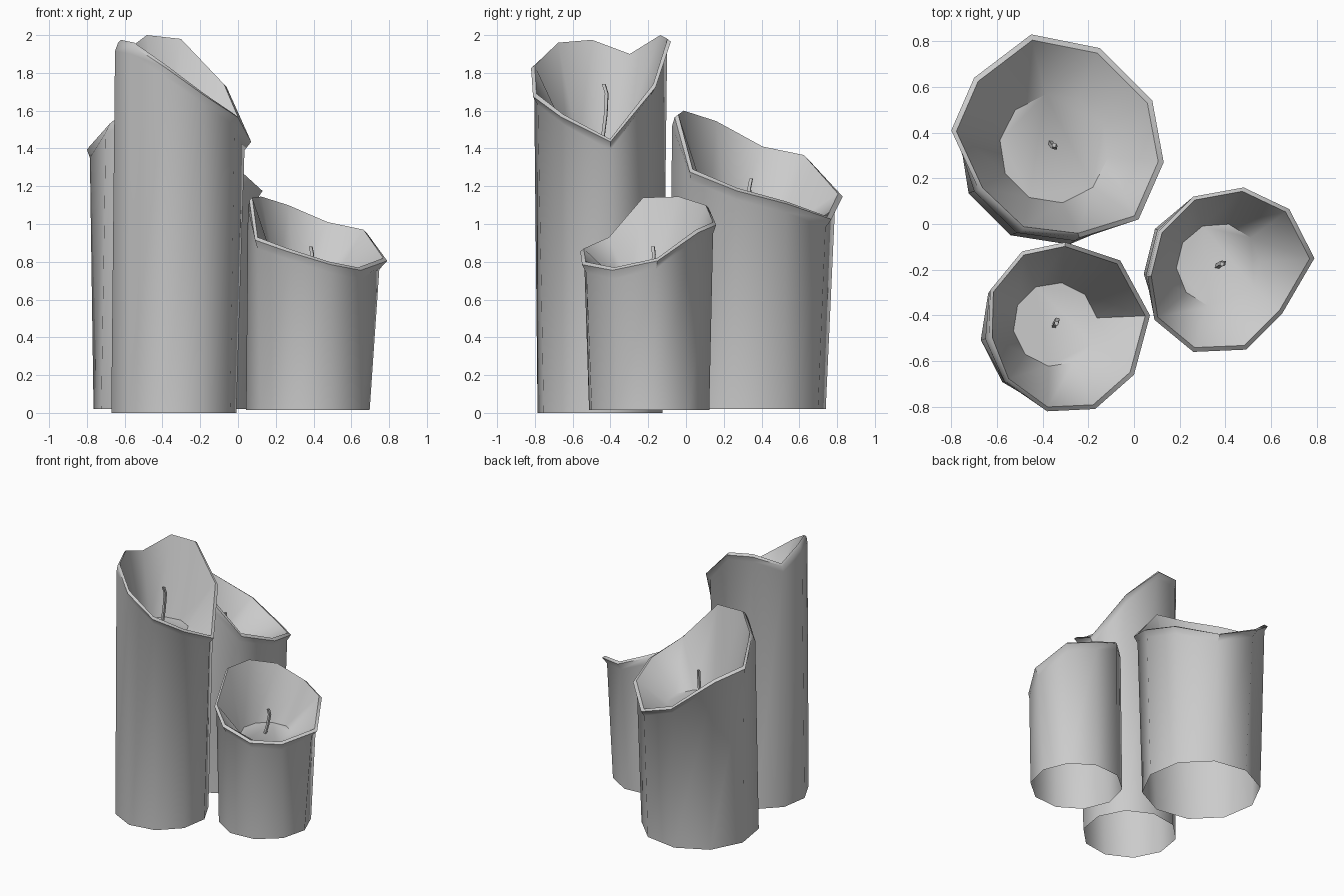
import bpy, bmesh, math
from mathutils import Vector

if "Cube" in bpy.data.objects:
    bpy.data.objects.remove(bpy.data.objects["Cube"])


def make_object(name, bm, angle):
    mesh = bpy.data.meshes.new(name)
    bm.to_mesh(mesh)
    bm.free()
    obj = bpy.data.objects.new(name, mesh)
    bpy.context.collection.objects.link(obj)
    bpy.ops.object.select_all(action='DESELECT')
    obj.select_set(True)
    bpy.context.view_layer.objects.active = obj
    bpy.ops.object.shade_smooth_by_angle(angle=math.radians(angle))
    return obj


def bridge(bm, rings):
    loops = [[bm.verts.new(p) for p in ring] for ring in rings]
    for a, b in zip(loops, loops[1:]):
        n = len(a)
        for i in range(n):
            j = (i + 1) % n
            bm.faces.new((a[i], a[j], b[j], b[i]))
    return loops


def circle(cx, cy, z, r, start, n=10):
    return [Vector((cx + r * math.cos(start + 2 * math.pi * i / n),
                    cy + r * math.sin(start + 2 * math.pi * i / n), z))
            for i in range(n)]


# Melted candle: open-bottomed wall, flared lip, uneven rim, sunken wax floor
def candle(name, base, r, start, z0, floor, floor_r, floor_z, rim):
    start = math.radians(start)
    foot = circle(*base, z0, r, start)
    outer = [Vector(p) for p in rim]
    neck = []
    for f, o in zip(foot, outer):
        p = f.lerp(o, 0.55)
        p.z = o.z - 0.06
        neck.append(p)
    pool = circle(*floor, floor_z, floor_r, start)
    lip_low = [o - Vector((0, 0, 0.015)) for o in outer]
    lip_top = [o.lerp(Vector((*floor, o.z)), 0.05) for o in outer]
    bm = bmesh.new()
    loops = bridge(bm, [foot, neck, lip_low, lip_top, pool])
    bm.faces.new(loops[-1])
    return make_object(name, bm, 50)


# Bent four-sided wick swept through a few points
def wick(name, path, r=0.012):
    bm = bmesh.new()
    loops = bridge(bm, [circle(*p, r, 0.6, 4) for p in path])
    bm.faces.new(loops[-1])
    return make_object(name, bm, 30)


candle("tall_candle", (-0.34, -0.455), 0.335, 9, 0.0, (-0.345, -0.44), 0.185, 1.42, [
    (0.07, -0.40, 1.45), (-0.06, -0.16, 1.74), (-0.30, -0.08, 1.98),
    (-0.49, -0.12, 2.0), (-0.63, -0.29, 1.90), (-0.635, -0.50, 1.975),
    (-0.56, -0.69, 1.96), (-0.38, -0.82, 1.84), (-0.17, -0.81, 1.69),
    (0.00, -0.66, 1.58)])

candle("medium_candle", (-0.35, 0.325), 0.42, -9, 0.02, (-0.35, 0.33), 0.24, 0.97, [
    (0.13, 0.27, 1.19), (0.08, 0.54, 1.12), (-0.15, 0.77, 1.04),
    (-0.45, 0.83, 1.16), (-0.70, 0.64, 1.365), (-0.80, 0.41, 1.41),
    (-0.68, 0.15, 1.545), (-0.49, -0.03, 1.60), (-0.24, -0.06, 1.58),
    (0.02, 0.02, 1.29)])

candle("short_candle", (0.37, -0.195), 0.328, 4, 0.015, (0.37, -0.18), 0.185, 0.69, [
    (0.79, -0.15, 0.82), (0.68, 0.065, 0.97), (0.48, 0.16, 1.01),
    (0.26, 0.12, 1.10), (0.11, -0.03, 1.145), (0.06, -0.23, 1.14),
    (0.09, -0.42, 0.93), (0.26, -0.56, 0.87), (0.49, -0.55, 0.80),
    (0.65, -0.39, 0.77)])

wick("tall_wick", [(-0.35, -0.445, 1.42), (-0.34, -0.425, 1.58),
                   (-0.335, -0.42, 1.69), (-0.34, -0.435, 1.74)])
wick("medium_wick", [(-0.365, 0.355, 0.97), (-0.355, 0.34, 1.09),
                     (-0.345, 0.335, 1.19), (-0.35, 0.345, 1.24)])
wick("short_wick", [(0.365, -0.185, 0.69), (0.38, -0.175, 0.76),
                    (0.393, -0.17, 0.84), (0.385, -0.175, 0.88)])
